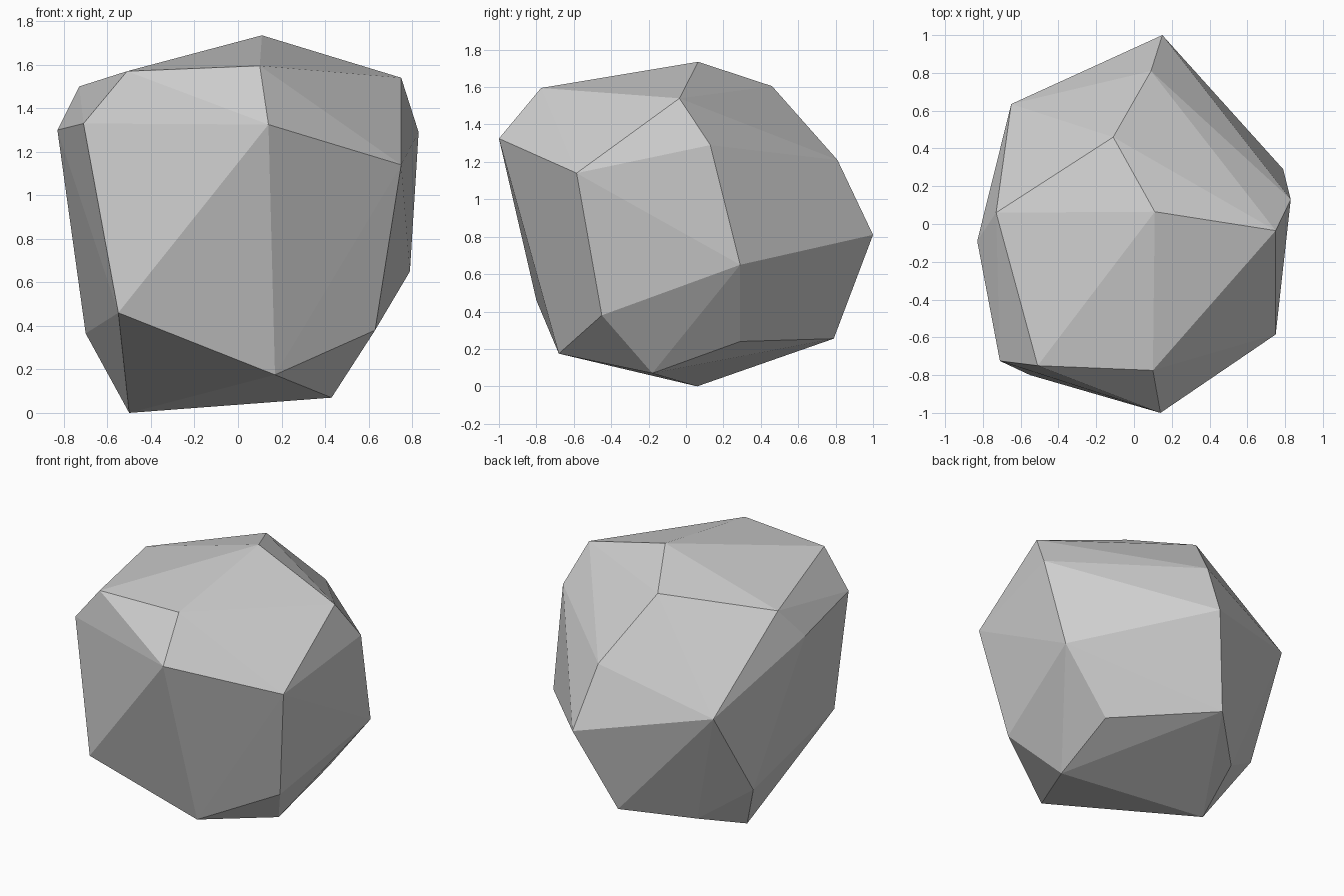
import bpy
import bmesh

# Remove the default cube
default_cube = bpy.data.objects.get("Cube")
if default_cube:
    bpy.data.objects.remove(default_cube, do_unlink=True)


def make_material(name, colour):
    material = bpy.data.materials.new(name)
    material.use_nodes = True
    material.diffuse_color = colour
    for node in material.node_tree.nodes:
        if node.type == "BSDF_PRINCIPLED":
            node.inputs["Base Color"].default_value = colour
    return material


def make_hull(name, corners, material):
    """Wrap the corner points in a faceted convex skin."""
    mesh = bpy.data.meshes.new(name)
    bm = bmesh.new()
    for corner in corners:
        bm.verts.new(corner)
    bmesh.ops.convex_hull(bm, input=bm.verts[:])
    loose = [v for v in bm.verts if not v.link_faces]
    bmesh.ops.delete(bm, geom=loose, context="VERTS")
    bmesh.ops.recalc_face_normals(bm, faces=bm.faces[:])
    for face in bm.faces:
        face.smooth = False
    bm.to_mesh(mesh)
    bm.free()
    mesh.materials.append(material)
    boulder = bpy.data.objects.new(name, mesh)
    bpy.context.collection.objects.link(boulder)
    return boulder


# Corners of the chipped crown
crown = [
    (.11, .065, 1.735), (-.51, -.75, 1.57), (-.73, .06, 1.5),
    (.1, -.775, 1.595), (.75, -.035, 1.54), (-.11, .46, 1.605),
]

# Corners around the wide shoulder
shoulder = [
    (-.83, -.09, 1.3), (-.71, -.725, 1.33), (.14, -1, 1.325),
    (.83, .13, 1.29), (.75, -.585, 1.14), (.09, .81, 1.21),
]

# Corners around the belly
belly = [
    (.79, .29, .65), (.15, 1, .81), (-.65, .635, .965),
    (-.55, -.8, .46), (.63, -.45, .38), (-.7, .28, .365),
]

# Corners of the tapered underside
underside = [
    (.43, -.18, .07), (.17, -.68, .175), (-.5, .06, 0),
    (.47, .29, .24), (-.045, .79, .255), (-.4, .45, .155),
]

stone_grey = make_material("stone_grey", (.62, .62, .62, 1))
make_hull("boulder", crown + shoulder + belly + underside, stone_grey)
